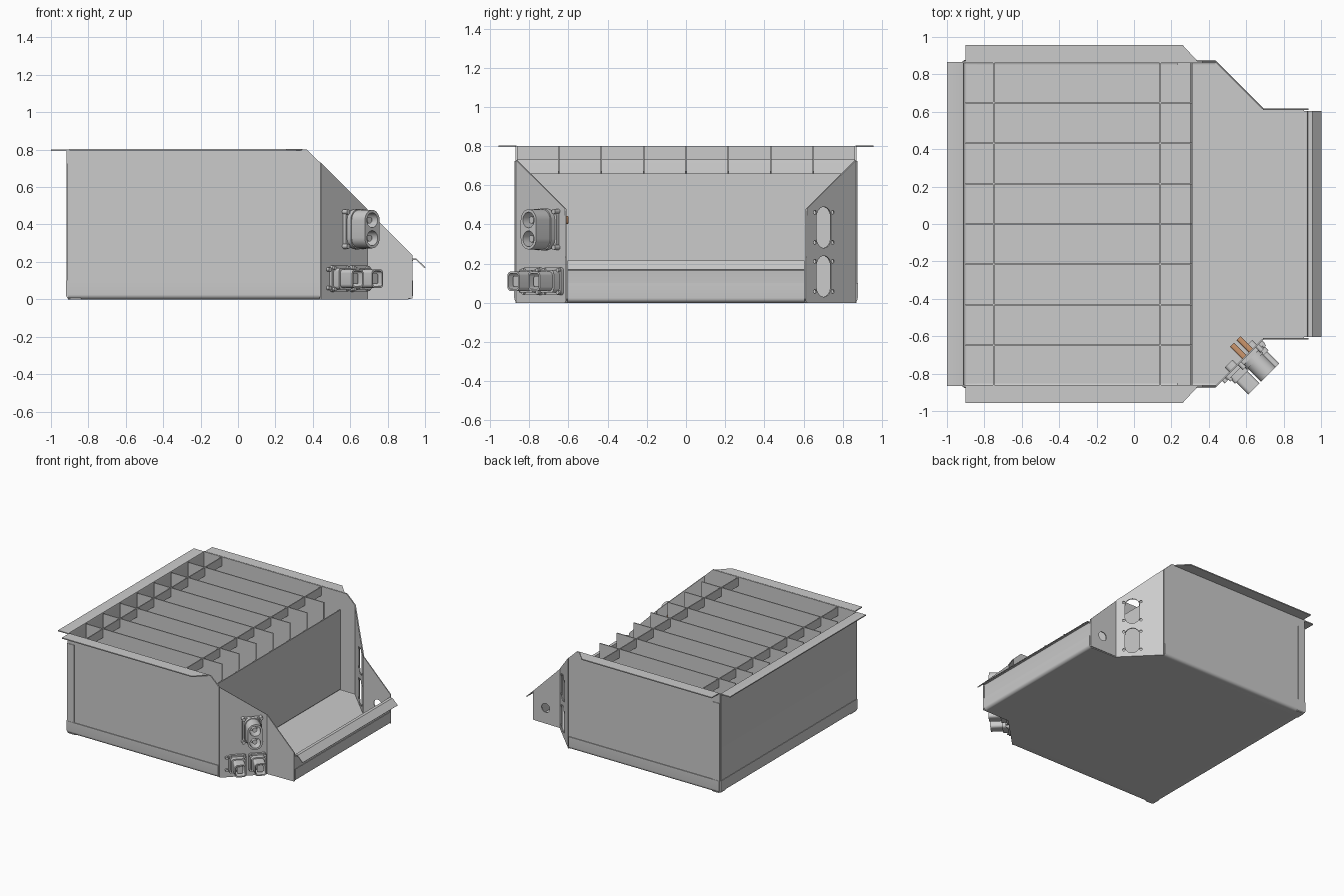
import bpy, bmesh, math
from mathutils import Vector, Matrix

if "Cube" in bpy.data.objects:
    bpy.data.objects.remove(bpy.data.objects["Cube"])

X, Y, Z = Vector((1, 0, 0)), Vector((0, 1, 0)), Vector((0, 0, 1))
R = math.sqrt(0.5)


def sheet(name, loops, u, v, a, b, origin=(0, 0, 0)):
    """Flat part: first loop is the outline, the rest are holes; spans a..b along u x v."""
    cu = bpy.data.curves.new(name, 'CURVE')
    cu.dimensions = '2D'
    cu.fill_mode = 'BOTH'
    cu.extrude = abs(b - a) / 2
    for pts in loops:
        sp = cu.splines.new('POLY')
        sp.points.add(len(pts) - 1)
        for p, q in zip(sp.points, pts):
            p.co = (q[0], q[1], 0, 1)
        sp.use_cyclic_u = True
    tmp = bpy.data.objects.new(name + "_tmp", cu)
    bpy.context.collection.objects.link(tmp)
    bpy.context.view_layer.update()
    me = bpy.data.meshes.new_from_object(tmp)
    bpy.data.objects.remove(tmp)
    n = u.cross(v)
    o = Vector(origin) + n * (a + b) / 2
    m = Matrix((u, v, n)).transposed().to_4x4()
    m.translation = o
    me.transform(m)
    bm = bmesh.new()
    bm.from_mesh(me)
    bmesh.ops.remove_doubles(bm, verts=bm.verts, dist=1e-5)
    bmesh.ops.recalc_face_normals(bm, faces=bm.faces)
    bm.to_mesh(me)
    bm.free()
    me.name = name
    ob = bpy.data.objects.new(name, me)
    bpy.context.collection.objects.link(ob)
    return ob


def rounded(cx, cy, w, h, r, seg=6):
    """Rounded rectangle; also gives circles and slots."""
    pts = []
    for k, (sx, sy) in enumerate(((1, 1), (-1, 1), (-1, -1), (1, -1))):
        for i in range(seg + 1):
            t = math.pi / 2 * (k + i / seg)
            p = (cx + sx * (w / 2 - r) + r * math.cos(t), cy + sy * (h / 2 - r) + r * math.sin(t))
            if not pts or math.dist(p, pts[-1]) > 1e-5:
                pts.append(p)
    if math.dist(pts[0], pts[-1]) < 1e-5:
        pts.pop()
    return pts


def circle(cx, cy, r):
    return rounded(cx, cy, 2 * r, 2 * r, r)


def rect(x0, y0, x1, y1):
    return [(x0, y0), (x1, y0), (x1, y1), (x0, y1)]


def bent(path, t):
    """Thicken an open path to its left, as a bent sheet section."""
    P = [Vector(p) for p in path]
    off = []
    for i, p in enumerate(P):
        d1 = (P[i] - P[i - 1]).normalized() if i else (P[1] - P[0]).normalized()
        d2 = (P[i + 1] - P[i]).normalized() if i < len(P) - 1 else d1
        d = (d1 + d2).normalized()
        off.append(p + Vector((-d.y, d.x)) * t / max(d.dot(d1), 0.3))
    return [tuple(p) for p in P] + [tuple(p) for p in reversed(off)]


# Floor tray and its rounded upturned edges
half = [(0.91, 0.61), (0.69, 0.615), (0.44, 0.865), (0.43, 0.85), (-0.89, 0.85)]
sheet("floor", [half + [(x, -y) for x, y in reversed(half)]], X, Y, 0, 0.012)
for name, u, d, length, mid in (("tray_edge_back", -X, 0.92, 1.74, 0), ("tray_edge_end", X, 0.936, 1.21, 0),
                                ("tray_edge_left", Y, 0.877, 1.345, -0.2375),
                                ("tray_edge_right", -Y, 0.877, 1.345, -0.2375)):
    arc = [(d - 0.025 + 0.025 * math.sin(t), 0.025 - 0.025 * math.cos(t))
           for t in [i * math.pi / 12 for i in range(7)]]
    sheet(name, [bent([(d - 0.08, 0)] + arc + [(d, 0.1)], 0.007)], u, Z,
          -length / 2, length / 2, X * mid)

# Back wall with its outward top flange
sheet("back_wall", [bent([(-0.908, 0.012), (-0.908, 0.79), (-0.911, 0.799), (-0.92, 0.802), (-1, 0.802)], 0.008)],
      X, Z, -0.865, 0.865)
# Low end wall with folded drip lip
sheet("end_wall", [bent([(0.932, 0.012), (0.932, 0.195), (0.936, 0.21), (0.952, 0.21), (0.997, 0.166)], 0.007)],
      X, Z, -0.605, 0.605)

# Side walls, angled panels, narrow end panels and side flanges
slots = []
for z in (0.385, 0.135):
    slots.append(rounded(0.233, z, 0.106, 0.21, 0.053))
    slots += [circle(0.233 + i * 0.064, z + j * 0.077, 0.01) for i in (-1, 1) for j in (-1, 1)]
for s, side in ((1, "left"), (-1, "right")):
    open_side = s == 1
    sheet("side_wall_" + side, [[(-0.912, 0.012), (0.44, 0.012), (0.44, 0.73), (0.365, 0.802), (-0.912, 0.802)]],
          X, Z, -0.005, 0.005, (0, s * 0.866, 0))
    sheet("angled_panel_" + side, [[(0, 0), (0.354, 0), (0.354, 0.48), (0, 0.73)]] + (slots if open_side else []),
          Vector((R, -s * R, 0)), Z, -0.004, 0.004, (0.44, s * 0.866, 0))
    sheet("end_panel_" + side, [[(0.69, 0.005), (0.934, 0.005), (0.934, 0.235), (0.69, 0.48)]]
          + ([circle(0.82, 0.13, 0.036)] if open_side else []), X, Z, -0.004, 0.004, (0, s * 0.614, 0))
    sheet("side_flange_" + side, [[(-0.9, s * 0.865), (0.345, s * 0.865), (0.26, s * 0.957), (-0.9, s * 0.957)]],
          X, Y, 0.796, 0.804)
    sheet("corner_tab_" + side, [rect(-0.912, 0.1, -0.85, 0.725)], X, Z, -0.003, 0.003, (0, s * 0.872, 0))

# Dividers with mitred foot flanges
for i in range(7):
    y = (i - 3) * 0.2165
    sheet("divider_%d" % i, [[(-0.9, 0.012), (0.3, 0.012), (0.3, 0.655), (0.313, 0.67), (0.313, 0.8), (-0.9, 0.8)]],
          X, Z, -0.004, 0.004, (0, y, 0))
    sheet("divider_foot_%d" % i, [[(-0.89, y), (-0.8, y - 0.085), (0.2, y - 0.085), (0.228, y - 0.055), (0.228, y)]],
          X, Y, 0.012, 0.02)

# Cross strips and the compartment front panel with its foot
for i, x in enumerate((-0.75, 0.14)):
    sheet("cross_strip_%d" % i, [rect(-0.861, 0.73, 0.861, 0.8)], Y, Z, x - 0.004, x + 0.004)
sheet("compartment_front", [bent([(0.23, 0.012), (0.305, 0.012), (0.313, 0.02), (0.313, 0.66)], 0.008)],
      X, Z, -0.861, 0.861)

# Connectors on the right angled panel
U = Vector((R, R, 0))
copper = bpy.data.materials.new("copper")
copper.diffuse_color = (0.6, 0.3, 0.15, 1)
copper.use_nodes = True
copper.node_tree.nodes["Principled BSDF"].inputs["Base Color"].default_value = copper.diffuse_color


def part(name, loops, a, b):
    return sheet(name, loops, U, Z, a, b, (0.44, -0.87, 0))


u, z = 0.243, 0.375
part("power_flange", [rounded(u, z, 0.145, 0.2, 0.03)], 0, 0.022)
part("power_collar", [rounded(u, z, 0.125, 0.215, 0.06)], 0.022, 0.05)
part("power_housing", [rounded(u, z, 0.112, 0.205, 0.056)]
     + [circle(u, z + k * 0.048, 0.04) for k in (-1, 1)], 0.05, 0.15)
for k in (-1, 1):
    part("power_pin", [circle(u, z + k * 0.048, 0.018)], 0.05, 0.13)
    terminal = part("power_terminal", [rounded(u + k * 0.025, z + k * 0.048, 0.03, 0.04, 0.01)], -0.1, 0)
    terminal.data.materials.append(copper)
    for j in (-1, 1):
        part("power_screw", [circle(u + k * 0.066, z + j * 0.092, 0.013)], 0, 0.036)

z = 0.11
for u in (0.134, 0.283):
    part("signal_flange", [rounded(u, z, 0.13, 0.14, 0.015)], 0, 0.02)
    part("signal_collar", [rounded(u, z, 0.105, 0.115, 0.02)], 0.02, 0.06)
    part("signal_housing", [rounded(u, z, 0.085, 0.098, 0.02), rounded(u, z, 0.068, 0.08, 0.015)], 0.06, 0.15)
    part("signal_core", [rounded(u, z, 0.045, 0.055, 0.01)], 0.06, 0.13)
    part("signal_back", [rounded(u, z, 0.06, 0.07, 0.02)], -0.04, 0)
    for i in (-1, 1):
        for j in (-1, 1):
            part("signal_screw", [circle(u + i * 0.052, z + j * 0.057, 0.01)], 0, 0.033)

# Spare fasteners beside the lower connectors
for j in (-1, 1):
    part("panel_screw", [circle(0.055, z + j * 0.05, 0.011)], 0, 0.02)

# Keep folds crisp and round parts smooth
for ob in bpy.context.collection.objects:
    ob.select_set(True)
    bpy.context.view_layer.objects.active = ob
bpy.ops.object.shade_smooth_by_angle(angle=math.radians(30))
